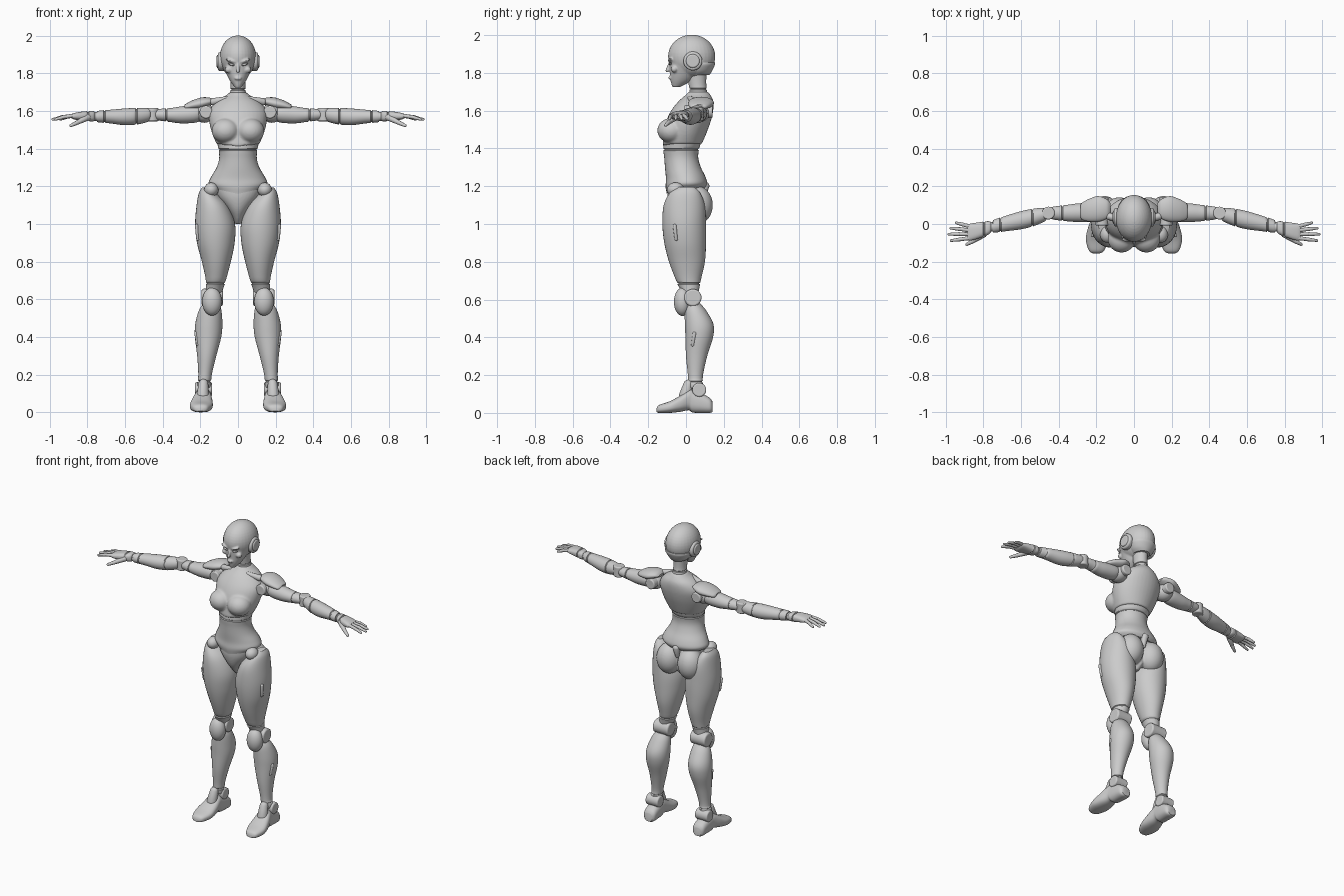
import bpy, bmesh, math
from mathutils import Vector, Matrix

if "Cube" in bpy.data.objects:
    bpy.data.objects.remove(bpy.data.objects["Cube"])

grey = bpy.data.materials.new("light_grey")
grey.use_nodes = True
shade = (0.6, 0.6, 0.6, 1)
grey.diffuse_color = shade
grey.node_tree.nodes["Principled BSDF"].inputs["Base Color"].default_value = shade


def finish(name, bm, angle=40):
    """Turn a bmesh into a smooth shaded object."""
    bmesh.ops.recalc_face_normals(bm, faces=bm.faces)
    mesh = bpy.data.meshes.new(name)
    bm.to_mesh(mesh)
    bm.free()
    mesh.materials.append(grey)
    mesh.shade_smooth()
    mesh.set_sharp_from_angle(angle=math.radians(angle))
    ob = bpy.data.objects.new(name, mesh)
    bpy.context.scene.collection.objects.link(ob)
    return ob


def catmull(a, b, c, d, t):
    return tuple(0.5 * (2*q + (r-p)*t + (2*p - 5*q + 4*r - s)*t*t + (3*q - p - 3*r + s)*t**3)
                 for p, q, r, s in zip(a, b, c, d))


def loft(name, axes, rings, grooves=(), power=2, sag=0, sides=36, steps=5):
    """Skin rings of (along, centre, half width, low, high); axes names their directions."""
    pad = [rings[0]] + rings + [rings[-1]]
    path = [catmull(*pad[i:i+4], k/steps) for i in range(len(rings)-1) for k in range(steps)]
    path.append(rings[-1])
    for g in grooves:                       # narrow sunken panel seams
        i = next(k for k in range(1, len(path)) if path[k][0] > g)
        a, b = path[i-1], path[i]
        f = (g - a[0]) / (b[0] - a[0])
        _, c, w, lo, hi = [p + (q-p)*f for p, q in zip(a, b)]
        d = 0.005
        path = [p for p in path if abs(p[0]-g) > d]
        path += [(g-d, c, w, lo, hi), (g-d/3, c, w-d, lo+d, hi-d),
                 (g+d/3, c, w-d, lo+d, hi-d), (g+d, c, w, lo, hi)]
        path.sort()
    idx = ["xyz".index(ch) for ch in axes]
    bm = bmesh.new()
    loops = []
    for n, (t, c, w, lo, hi) in enumerate(path):
        loop = []
        for k in range(sides):
            a = 2 * math.pi * k / sides
            cs, sn = math.cos(a), math.sin(a)
            u = math.copysign(abs(cs)**(2/power), cs)
            v = math.copysign(abs(sn)**(2/power), sn)
            co = [0, 0, 0]
            co[idx[0]], co[idx[1]], co[idx[2]] = t, c + w*u, (lo+hi)/2 + (hi-lo)/2*v
            if v < 0:                       # hem that dips at the front middle
                co[2] -= sag * (1-abs(u)) * (1 - n/len(path))**3
            loop.append(bm.verts.new(co))
        loops.append(loop)
    for p, q in zip(loops, loops[1:]):
        for k in range(sides):
            j = (k+1) % sides
            bm.faces.new((p[k], p[j], q[j], q[k]))
    bm.faces.new(loops[0])
    bm.faces.new(loops[-1])
    return finish(name, bm)


def ball(name, centre, radii, tilt=0):
    bm = bmesh.new()
    bmesh.ops.create_uvsphere(bm, u_segments=32, v_segments=20, radius=1)
    bm.transform(Matrix.Translation(centre) @ Matrix.Rotation(tilt, 4, 'Y') @ Matrix.Diagonal((*radii, 1)))
    return finish(name, bm)


def rod(name, start, end, r0, r1):
    """Tapered capsule between two points."""
    start, end = Vector(start), Vector(end)
    way = end - start
    bm = bmesh.new()
    bmesh.ops.create_uvsphere(bm, u_segments=16, v_segments=11, radius=1)
    for v in bm.verts:
        v.co = v.co*r1 + Vector((0, 0, way.length)) if v.co.z > 0 else v.co*r0
    bm.transform(Matrix.Translation(start) @ way.to_track_quat('Z', 'Y').to_matrix().to_4x4())
    return finish(name, bm)


def disc(name, centre, axis, radius, depth):
    bm = bmesh.new()
    bmesh.ops.create_cone(bm, cap_ends=True, segments=32, radius1=radius, radius2=radius, depth=depth)
    turn = {'x': Matrix.Rotation(math.pi/2, 4, 'Y'), 'y': Matrix.Rotation(math.pi/2, 4, 'X'),
            'z': Matrix.Identity(4)}[axis]
    bm.transform(Matrix.Translation(centre) @ turn)
    ob = finish(name, bm)
    bev = ob.modifiers.new("rounded_rim", 'BEVEL')
    bev.width, bev.segments, bev.limit_method = radius * 0.2, 3, 'ANGLE'
    return ob


def fuse(name, parts, voxel, rounds=5):
    """Blend overlapping shapes into one smooth skin."""
    bm = bmesh.new()
    for p in parts:
        bm.from_mesh(p.data)
        bpy.data.objects.remove(p)
    ob = finish(name, bm)
    rem = ob.modifiers.new("blend", 'REMESH')
    rem.mode, rem.voxel_size, rem.use_smooth_shade = 'VOXEL', voxel, True
    soft = ob.modifiers.new("soften", 'SMOOTH')
    soft.factor, soft.iterations = 0.5, rounds
    return ob


def pair(centre, radii, tilt=0):
    x, y, z = centre
    return [ball("half", (s*x, y, z), radii, s*tilt) for s in (1, -1)]


# head with face
face = loft("face", "zxy", [(1.725, 0, .016, -.072, -.03), (1.76, 0, .042, -.082, .03),
                            (1.8, 0, .062, -.085, .06), (1.85, 0, .08, -.088, .08),
                            (1.9, 0, .08, -.085, .08)])
fuse("head", [face, ball("skull", (0, .03, 1.887), (.097, .125, .115)),
              rod("nose", (0, -.088, 1.85), (0, -.1, 1.812), .006, .01),
              ball("lips", (0, -.083, 1.774), (.02, .011, .009))]
     + pair((.035, -.082, 1.866), (.032, .014, .008), -.3)
     + pair((.05, -.062, 1.82), (.02, .018, .018)), .005, 3)
for s, side in ((1, "left"), (-1, "right")):
    ball(side + "_eye_" + "lens", (s*.035, -.083, 1.848), (.019, .008, .006), -.25*s)
loft("nape_band", "zxy", [(1.79, 0, .05, 0, .125), (1.81, 0, .07, 0, .138), (1.84, 0, .085, 0, .152),
                          (1.855, 0, .085, 0, .153)])
loft("neck", "zxy", [(1.64, 0, .055, .005, .125), (1.7, 0, .042, .018, .112), (1.75, 0, .04, .012, .107),
                     (1.82, 0, .045, 0, .11)], grooves=(1.715,))

# torso
chest = loft("chest", "zxy", [(1.425, 0, .114, -.124, .085), (1.48, 0, .137, -.118, .108),
                              (1.54, 0, .152, -.108, .13), (1.6, 0, .152, -.08, .144),
                              (1.65, 0, .115, -.04, .145), (1.685, 0, .062, 0, .128),
                              (1.7, 0, .045, .012, .115)], sag=.015)
fuse("upper_body", [chest] + pair((.066, -.078, 1.495), (.074, .074, .066)), .007)
loft("waist", "zxy", [(1.19, 0, .135, -.102, .1), (1.215, 0, .156, -.108, .112), (1.25, 0, .143, -.106, .103),
                      (1.3, 0, .114, -.111, .079), (1.35, 0, .1, -.115, .065), (1.4, 0, .104, -.12, .07),
                      (1.46, 0, .118, -.112, .09)], grooves=(1.395,), sag=.03)
seat = loft("seat", "zxy", [(1, 0, .015, -.02, .04), (1.03, 0, .03, -.048, .075), (1.08, 0, .062, -.08, .08),
                            (1.14, 0, .105, -.097, .08), (1.2, 0, .13, -.097, .085), (1.23, 0, .13, -.09, .085)])
fuse("pelvis", [seat] + pair((.078, .062, 1.1), (.08, .08, .1)), .006, 3)
rod("tail_plate", (0, .1, 1.2), (0, .09, 1.14), .024, .012)

# shoulder
disc("left_shoulder_hub", (.17, .066, 1.595), 'y', .034, .15)
ball("left_shoulder_ball", (.18, .066, 1.59), (.055, .06, .052))
loft("left_shoulder_plate", "xyz", [(.125, .08, .03, 1.64, 1.655), (.145, .08, .052, 1.63, 1.67),
                                    (.19, .08, .068, 1.61, 1.673), (.24, .073, .06, 1.605, 1.658),
                                    (.275, .068, .045, 1.605, 1.64), (.285, .068, .03, 1.61, 1.632)])
rod("left_collar_piece", (.06, .02, 1.665), (.13, .04, 1.65), .014, .02)

# arm
loft("left_upper_arm", "xyz", [(.18, .065, .03, 1.565, 1.615), (.22, .062, .05, 1.54, 1.632),
                               (.3, .06, .049, 1.535, 1.625), (.36, .058, .043, 1.542, 1.616),
                               (.43, .058, .034, 1.552, 1.61), (.44, .058, .025, 1.56, 1.6)], grooves=(.38,))
disc("left_elbow_hub", (.455, .058, 1.581), 'z', .034, .07)
loft("left_forearm", "xyz", [(.465, .052, .026, 1.56, 1.605), (.475, .05, .036, 1.545, 1.615),
                             (.53, .036, .046, 1.53, 1.617), (.6, .02, .048, 1.525, 1.614),
                             (.68, .003, .041, 1.535, 1.607), (.745, -.012, .034, 1.541, 1.601),
                             (.75, -.013, .025, 1.55, 1.59)], grooves=(.54, .71))
ball("left_wrist", (.755, -.015, 1.571), (.026, .026, .024))
loft("left_palm", "xyz", [(.76, -.017, .026, 1.55, 1.594), (.775, -.021, .036, 1.545, 1.6),
                          (.83, -.035, .043, 1.55, 1.597), (.87, -.043, .045, 1.555, 1.59),
                          (.885, -.044, .04, 1.562, 1.584)], grooves=(.797,), power=2.6)

# fingers, each in two segments, and thumb
tips = {"little": (.944, .006), "ring": (.974, -.022), "middle": (.984, -.054), "index": (.972, -.088)}
for n, (finger, (tx, ty)) in enumerate(tips.items()):
    root = Vector((.875, -.012 - .021*n, 1.575))
    tip = Vector((tx, ty, 1.556))
    mid = root.lerp(tip, .5) + Vector((0, 0, .004))
    rod(f"left_{finger}_finger_base", root, mid, .011, .0095)
    rod(f"left_{finger}_finger_tip", mid, tip, .0105, .007)
rod("left_thumb_base", (.8, -.055, 1.566), (.85, -.088, 1.541), .018, .012)
rod("left_thumb_tip", (.85, -.088, 1.541), (.888, -.108, 1.523), .0125, .008)

# leg
ball("left_hip_ball", (.142, -.055, 1.182), (.038, .045, .038))
loft("left_thigh", "zxy", [(.63, .13, .042, -.02, .065), (.7, .118, .053, -.052, .078),
                           (.8, .115, .077, -.09, .1), (.9, .118, .1, -.115, .106), (1, .122, .106, -.125, .106),
                           (1.1, .137, .083, -.118, .1), (1.165, .163, .045, -.085, .075),
                           (1.195, .168, .022, -.04, .045)], grooves=(.685,))
disc("left_knee_hub", (.137, .036, .61), 'x', .046, .112)
ball("left_kneecap", (.138, -.018, .588), (.052, .046, .075))
loft("left_shin", "zxy", [(.13, .18, .032, .02, .085), (.14, .18, .036, .012, .09), (.2, .175, .036, .01, .09),
                          (.3, .166, .051, 0, .112), (.4, .159, .07, -.003, .143), (.47, .155, .072, -.006, .145),
                          (.54, .148, .06, -.006, .108), (.58, .142, .042, .005, .075)], grooves=(.165,))
rod("left_thigh_slot", (.219, -.06, .99), (.213, -.052, .92), .01, .009)
rod("left_calf_slot", (.222, .045, .42), (.214, .036, .36), .01, .009)

# foot
disc("left_ankle_hub", (.183, .07, .122), 'x', .037, .09)
rod("left_ankle_guard", (.184, .012, .15), (.187, -.005, .09), .026, .034)
loft("left_foot", "yxz", [(-.156, .2, .018, .005, .024), (-.142, .199, .04, 0, .042), (-.085, .196, .06, 0, .062),
                          (-.03, .191, .056, .006, .092), (.015, .186, .046, .014, .122), (.035, .184, .044, .002, .122),
                          (.08, .182, .044, 0, .105), (.125, .181, .041, 0, .08), (.14, .181, .028, .005, .06)],
     power=2.5)

# ear cover
disc("left_ear_cover", (.088, .036, 1.863), 'x', .05, .036)
disc("left_ear_cap", (.09, .036, 1.863), 'x', .036, .046)

# mirror every left part to the right
flip = Matrix.Diagonal((-1, 1, 1, 1))
for ob in list(bpy.context.scene.objects):
    if ob.name.startswith("left_") and "eye_lens" not in ob.name:
        twin = ob.copy()
        twin.data = ob.data.copy()
        twin.data.transform(flip)
        twin.data.flip_normals()
        twin.name = twin.data.name = ob.name.replace("left_", "right_")
        bpy.context.scene.collection.objects.link(twin)
